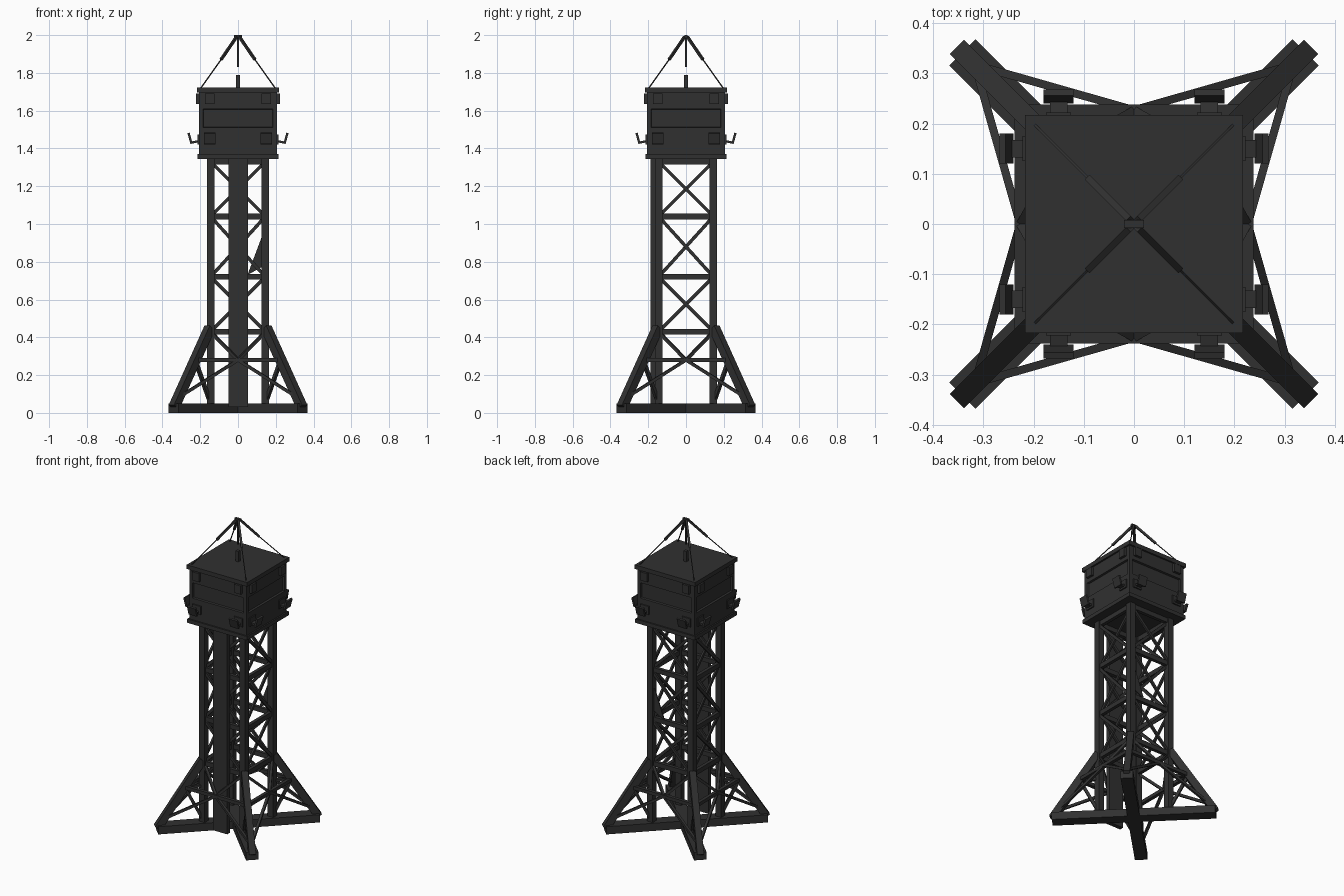
import bpy, bmesh, math
from mathutils import Vector, Matrix

if "Cube" in bpy.data.objects:
    bpy.data.objects.remove(bpy.data.objects["Cube"])

mat = bpy.data.materials.new("charcoal steel")
mat.diffuse_color = (0.03, 0.03, 0.03, 1)
mat.use_nodes = True
mat.node_tree.nodes["Principled BSDF"].inputs["Base Color"].default_value = mat.diffuse_color


def finish(name, bm):
    me = bpy.data.meshes.new(name)
    bmesh.ops.recalc_face_normals(bm, faces=bm.faces)
    bm.to_mesh(me)
    bm.free()
    me.materials.append(mat)
    ob = bpy.data.objects.new(name, me)
    bpy.context.collection.objects.link(ob)
    return ob


def beam(bm, a, b, w, h=None):
    """Box beam from a to b, w wide sideways and h deep."""
    a, b = Vector(a), Vector(b)
    d = b - a
    z = d.normalized()
    ref = Vector((0, 0, 1)) if abs(z.z) < 0.99 else Vector((0, 1, 0))
    x = ref.cross(z).normalized()
    y = z.cross(x)
    m = Matrix((x, y, z)).transposed().to_4x4()
    m.translation = (a + b) / 2
    bmesh.ops.create_cube(bm, size=1, matrix=m @ Matrix.Diagonal((w, h or w, d.length, 1)))


def box(bm, x0, x1, y0, y1, z0, z1):
    m = Matrix.Translation(((x0 + x1) / 2, (y0 + y1) / 2, (z0 + z1) / 2))
    bmesh.ops.create_cube(bm, size=1, matrix=m @ Matrix.Diagonal((x1 - x0, y1 - y0, z1 - z0, 1)))


def four_sides(name, build):
    """Build a part on the front, then repeat it on all four sides."""
    bm = bmesh.new()
    for i in range(4):
        old = set(bm.verts)
        build(bm)
        new = [v for v in bm.verts if v not in old]
        bmesh.ops.rotate(bm, verts=new, matrix=Matrix.Rotation(i * math.pi / 2, 3, 'Z'))
    return finish(name, bm)


P = 0.145                      # post position
LEVELS = [0.43, 0.72, 1.04, 1.33]


def leg_x(z):                  # raking leg position at height z
    return 0.335 - 0.185 * (z - 0.04) / 0.41


# cross-shaped base
four_sides("base_arm", lambda bm: beam(bm, (0, 0, 0.025), (0.342, 0.342, 0.025), 0.074, 0.05))

# main corner posts
four_sides("corner_post", lambda bm: box(bm, P - 0.02, P + 0.02, -P - 0.02, -P + 0.02, 0.04, 1.35))

# raking legs with radial stays
def legs(bm):
    beam(bm, (leg_x(0.03), -leg_x(0.03), 0.03), (leg_x(0.45), -leg_x(0.45), 0.45), 0.04, 0.045)
    m = leg_x(0.28)
    beam(bm, (P, -P, 0.05), (m, -m, 0.28), 0.018)
    beam(bm, (P, -P, 0.28), (m, -m, 0.28), 0.018)
four_sides("raking_leg", legs)

# bracing between the raking legs
def skirt(bm):
    m, f = leg_x(0.28), leg_x(0.08)
    beam(bm, (-m, -m, 0.28), (m, -m, 0.28), 0.022)
    for s in (-1, 1):
        beam(bm, (s * f, -f, 0.08), (0, -m, 0.28), 0.016)
        beam(bm, (0, -m, 0.28), (s * P, -P, 0.43), 0.016)
four_sides("leg_brace", skirt)

# horizontal rails of the lattice
def rails(bm):
    for z in LEVELS:
        beam(bm, (-P, -P, z), (P, -P, z), 0.022, 0.03)
four_sides("lattice_rail", rails)

# crossed braces of the lattice
def crosses(bm):
    for z0, z1 in zip(LEVELS, LEVELS[1:]):
        for s in (-1, 1):
            beam(bm, (-s * P, -P + 0.006 * s, z0), (s * P, -P + 0.006 * s, z1), 0.012, 0.018)
four_sides("lattice_brace", crosses)

# flat riser running up the front
bm = bmesh.new()
box(bm, -0.05, 0.053, -0.187, -0.16, 0.03, 1.35)
finish("front_riser", bm)

# triangular stiffener plate at the back
bm = bmesh.new()
tri = [(0.14, 0.97), (0.14, 0.78), (0.05, 0.73)]
lo = [bm.verts.new((x, 0.145, z)) for x, z in tri]
hi = [bm.verts.new((x, 0.152, z)) for x, z in tri]
bm.faces.new(lo)
bm.faces.new(hi)
for i in range(3):
    j = (i + 1) % 3
    bm.faces.new((lo[i], lo[j], hi[j], hi[i]))
finish("back_stiffener", bm)

# platform under the cabin
bm = bmesh.new()
box(bm, -0.215, 0.215, -0.215, 0.215, 1.345, 1.37)
finish("platform", bm)

# cabin with an inset band on each side
bm = bmesh.new()
box(bm, -0.206, 0.206, -0.206, 0.206, 1.365, 1.715)
sides = [f for f in bm.faces if abs(f.normal.z) < 0.5]
for f in sides:
    bmesh.ops.inset_individual(bm, faces=[f], thickness=0.03)
    for v in f.verts:
        v.co.z = 1.51 if v.co.z < 1.54 else 1.61
    n = f.normal.copy()
    r = bmesh.ops.inset_individual(bm, faces=[f], thickness=0.004, depth=-0.012)
finish("cabin", bm)

# roof rim
bm = bmesh.new()
box(bm, -0.217, 0.217, -0.217, 0.217, 1.695, 1.722)
finish("roof_rim", bm)

# hooked lamp brackets and upper tabs
def brackets(bm):
    for s in (-1, 1):
        x = s * 0.15
        beam(bm, (x, -0.2, 1.44), (x, -0.25, 1.43), 0.035, 0.012)
        beam(bm, (x, -0.246, 1.425), (x, -0.262, 1.482), 0.06, 0.012)
        box(bm, x - 0.03, x + 0.03, -0.214, -0.2, 1.42, 1.475)
        box(bm, x - 0.025, x + 0.025, -0.222, -0.2, 1.635, 1.69)
four_sides("lamp_bracket", brackets)

# mast stays meeting above the roof
def stays(bm):
    beam(bm, (0.2, -0.2, 1.715), (0.09, -0.09, 1.87), 0.005)
    beam(bm, (0.09, -0.09, 1.87), (0.008, -0.008, 1.99), 0.013)
four_sides("mast_stay", stays)

# mast tip and short roof rod
bm = bmesh.new()
box(bm, -0.02, 0.02, -0.008, 0.008, 1.985, 2.0)
box(bm, -0.004, 0.004, -0.004, 0.004, 1.83, 1.99)
box(bm, -0.01, 0.01, -0.01, 0.01, 1.715, 1.79)
finish("roof_rod", bm)
